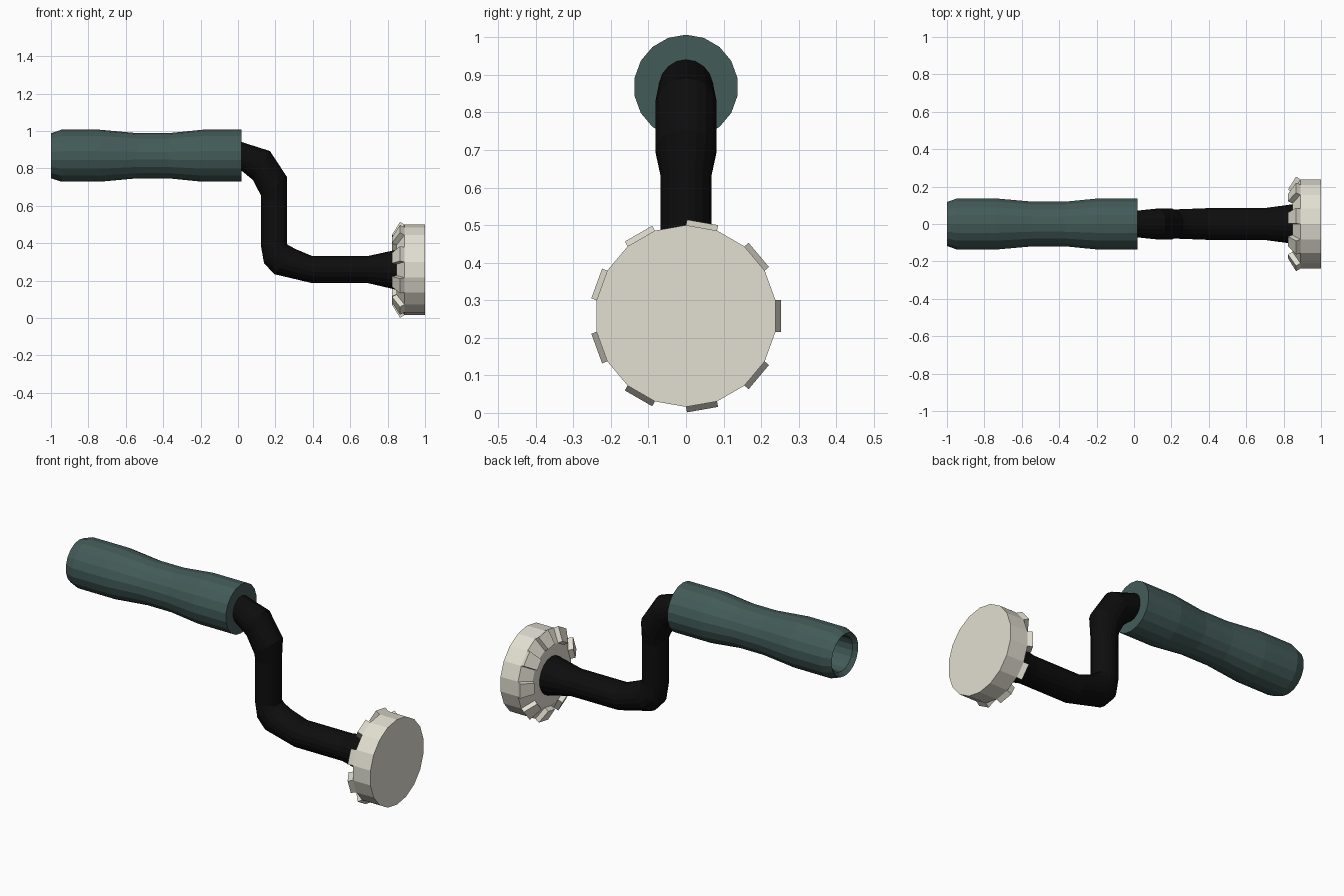
import bpy, bmesh
from math import sin, cos, pi
from mathutils import Vector

if "Cube" in bpy.data.objects:
    bpy.data.objects.remove(bpy.data.objects["Cube"])

SIDES = 18


def material(name, rgb):
    m = bpy.data.materials.new(name)
    m.diffuse_color = (*rgb, 1)
    m.use_nodes = True
    m.node_tree.nodes["Principled BSDF"].inputs["Base Color"].default_value = m.diffuse_color
    return m


def loft(rings):
    """Skin rings given as (top, bottom, half width); each is an ellipse upright in y."""
    bm = bmesh.new()
    loops = []
    for (tx, tz), (bx, bz), ry in rings:
        top, bot = Vector((tx, 0, tz)), Vector((bx, 0, bz))
        mid, half = (top + bot) / 2, (top - bot) / 2
        loops.append([bm.verts.new(mid + half * cos(2 * pi * i / SIDES)
                                   + Vector((0, ry * sin(2 * pi * i / SIDES), 0)))
                      for i in range(SIDES)])
    bands = []
    for a, b in zip(loops, loops[1:]):
        bands.append([bm.faces.new((a[i], a[(i + 1) % SIDES], b[(i + 1) % SIDES], b[i]))
                      for i in range(SIDES)])
    bm.faces.new(loops[0])
    bm.faces.new(loops[-1])
    bmesh.ops.recalc_face_normals(bm, faces=bm.faces[:])
    return bm, bands


def lathe(profile, z):
    return loft([((x, z + r), (x, z - r), r) for x, r in profile])


def finish(bm, name, mat):
    mesh = bpy.data.meshes.new(name)
    bm.normal_update()
    bm.to_mesh(mesh)
    bm.free()
    mesh.materials.append(mat)
    bpy.context.collection.objects.link(bpy.data.objects.new(name, mesh))


teal = material("teal", (0.055, 0.105, 0.098))
black = material("black", (0.004, 0.004, 0.004))
cream = material("cream", (0.76, 0.74, 0.64))

# waisted handle grip with a hollow outer end
grip, _ = lathe([(-0.6, 0.095), (-0.98, 0.098), (-1, 0.12), (-0.945, 0.139), (-0.74, 0.139),
                 (-0.54, 0.121), (-0.37, 0.121), (-0.19, 0.139), (0.02, 0.139)], 0.868)
finish(grip, "handle_grip", teal)

# cranked arm, flaring where it meets the head
arm, _ = loft([
    ((-0.03, 0.942), (-0.03, 0.79), 0.073),
    ((0.02, 0.941), (0.02, 0.787), 0.073),
    ((0.171, 0.893), (0.08, 0.738), 0.083),
    ((0.262, 0.754), (0.123, 0.655), 0.083),
    ((0.262, 0.635), (0.123, 0.63), 0.069),
    ((0.262, 0.395), (0.123, 0.385), 0.07),
    ((0.275, 0.387), (0.139, 0.294), 0.075),
    ((0.31, 0.368), (0.193, 0.235), 0.08),
    ((0.396, 0.332), (0.396, 0.187), 0.086),
    ((0.695, 0.332), (0.695, 0.187), 0.086),
    ((0.87, 0.370), (0.87, 0.146), 0.11)])
finish(arm, "crank_arm", black)

# round head: every other face of the back bevel is raised into a tooth
head, bands = lathe([(1, 0.242), (0.89, 0.242), (0.847, 0.172)], 0.258)
head.normal_update()
teeth = bands[1][::2]
normals = [f.normal.copy() for f in teeth]
raised = bmesh.ops.extrude_discrete_faces(head, faces=teeth)["faces"]
for face, n in zip(raised, normals):
    bmesh.ops.translate(head, verts=face.verts[:], vec=face.normal * 0.028
                        if face.normal.length > 0.5 else n * 0.028)
finish(head, "toothed_head", cream)
